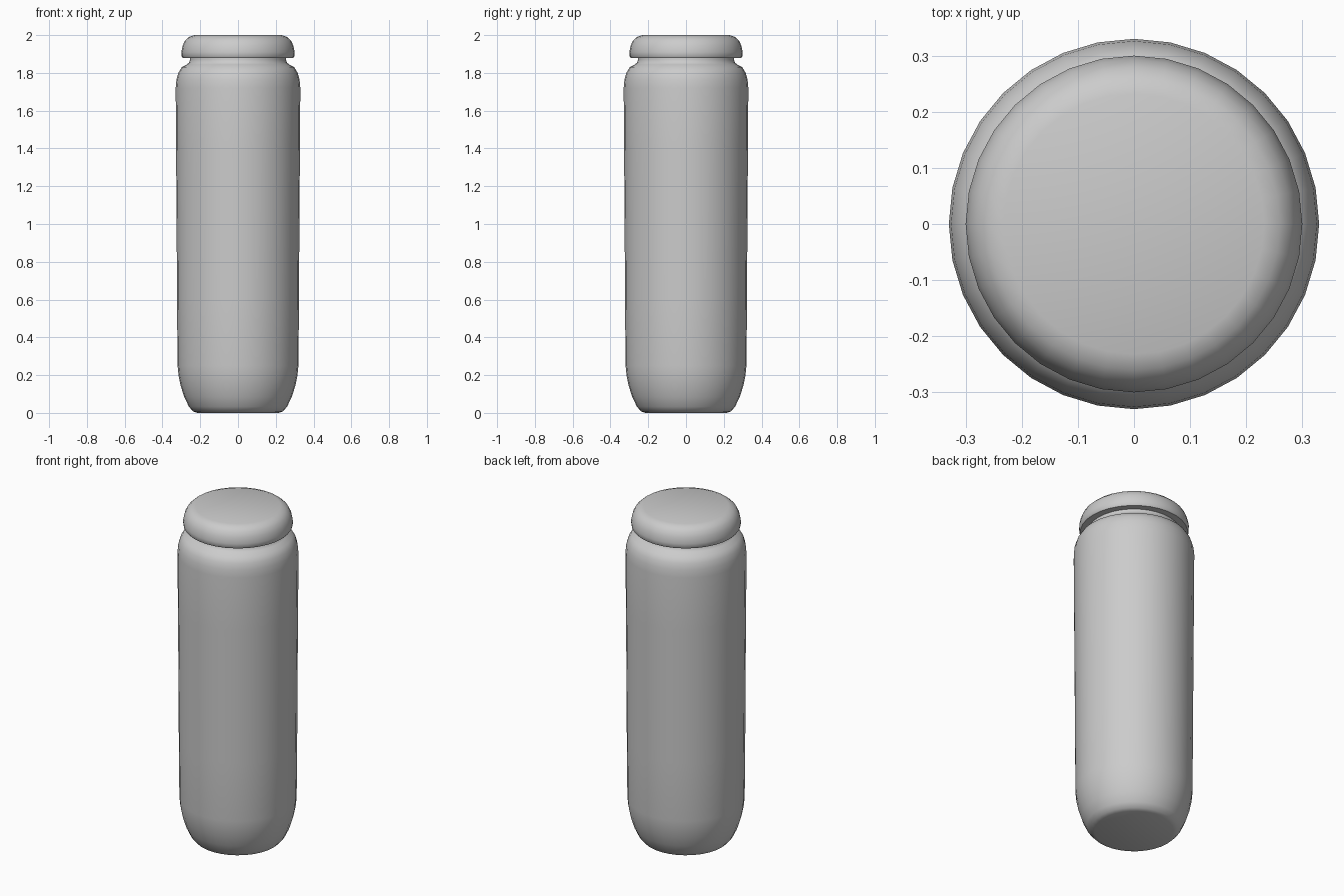
import bpy, bmesh, math

if "Cube" in bpy.data.objects:
    bpy.data.objects.remove(bpy.data.objects["Cube"])

SIDES = 32


def lathe(name, profile):
    """Revolve (radius, z) points around z, capping both ends."""
    bm = bmesh.new()
    rings = []
    for r, z in profile:
        rings.append([bm.verts.new((r * math.cos(2 * math.pi * i / SIDES),
                                    r * math.sin(2 * math.pi * i / SIDES), z))
                      for i in range(SIDES)])
    for low, high in zip(rings, rings[1:]):
        for i in range(SIDES):
            j = (i + 1) % SIDES
            bm.faces.new((low[i], low[j], high[j], high[i]))
    bm.faces.new(rings[0][::-1])
    bm.faces.new(rings[-1])
    mesh = bpy.data.meshes.new(name)
    bm.to_mesh(mesh)
    bm.free()
    obj = bpy.data.objects.new(name, mesh)
    bpy.context.collection.objects.link(obj)
    bpy.ops.object.select_all(action='DESELECT')
    obj.select_set(True)
    bpy.context.view_layer.objects.active = obj
    bpy.ops.object.shade_smooth_by_angle(angle=math.radians(50))
    return obj


# Tall jar body: rounded base, slightly flaring wall, shoulder and neck
lathe("jar_body", [
    (0.215, 0.0), (0.238, 0.008), (0.26, 0.033), (0.285, 0.085),
    (0.304, 0.145), (0.315, 0.20), (0.32, 0.25), (0.323, 0.60),
    (0.325, 1.0), (0.328, 1.40), (0.33, 1.72), (0.326, 1.765),
    (0.316, 1.80), (0.298, 1.83), (0.27, 1.845), (0.259, 1.855),
    (0.254, 1.87), (0.254, 1.89),
])

# Overhanging lid with a rounded top edge
lathe("lid", [
    (0.25, 1.88), (0.293, 1.88), (0.298, 1.888), (0.30, 1.91),
    (0.293, 1.945), (0.28, 1.972), (0.26, 1.99), (0.232, 2.0),
])
